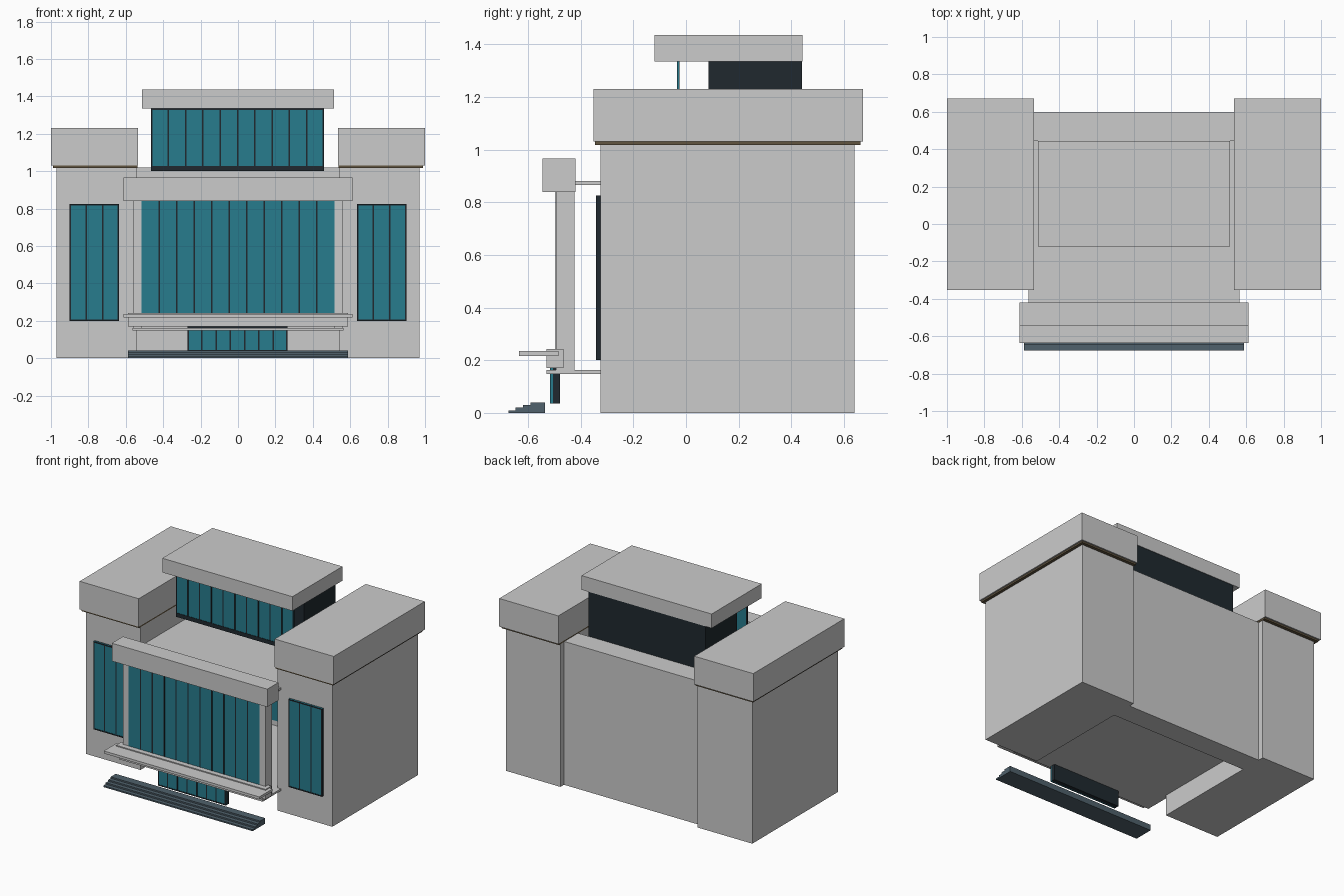
import bpy

if "Cube" in bpy.data.objects:
    bpy.data.objects.remove(bpy.data.objects["Cube"])


def material(name, rgb):
    m = bpy.data.materials.new(name)
    m.diffuse_color = (*rgb, 1)
    m.use_nodes = True
    m.node_tree.nodes["Principled BSDF"].inputs["Base Color"].default_value = m.diffuse_color
    return m


GLASS = material("teal_glass", (0.02, 0.20, 0.27))
DARK = material("dark_metal", (0.014, 0.022, 0.028))
SLATE = material("slate", (0.08, 0.12, 0.15))
BRONZE = material("bronze_trim", (0.12, 0.09, 0.05))


def box(name, x, y, z, mat=None):
    bpy.ops.mesh.primitive_cube_add(size=1, location=[sum(r) / 2 for r in (x, y, z)])
    o = bpy.context.object
    o.name = name
    o.scale = [r[1] - r[0] for r in (x, y, z)]
    bpy.ops.object.transform_apply(location=False, rotation=False, scale=True)
    if mat:
        o.data.materials.append(mat)
    return o


def glazing(name, x, y, z, panes, w=0.008, edge=True):
    """Glass sheet with dark mullions and an optional dark perimeter frame."""
    e = 0.002
    box(name + "_glass", x, (y[0] + e, y[1] - e), z, GLASS)
    step = (x[1] - x[0]) / panes
    for i in range(panes + 1):
        if 0 < i < panes or edge:
            c = min(max(x[0] + i * step, x[0] + w / 2), x[1] - w / 2)
            box(name + "_mullion", (c - w / 2, c + w / 2), y, z, DARK)
    if edge:
        for zz in ((z[0], z[0] + w), (z[1] - w, z[1])):
            box(name + "_rail", x, y, zz, DARK)


# Side towers with trim, overhanging cap and window
for side, s in (("left", -1), ("right", 1)):
    def mx(a, b):
        return (a, b) if s > 0 else (-b, -a)
    box(side + "_tower", mx(0.54, 0.97), (-0.325, 0.64), (0, 1.02))
    box(side + "_tower_trim", mx(0.538, 0.99), (-0.345, 0.662), (1.018, 1.03), BRONZE)
    box(side + "_tower_cap", mx(0.535, 1.0), (-0.352, 0.672), (1.03, 1.23))
    glazing(side + "_window", mx(0.635, 0.9), (-0.341, -0.325), (0.2, 0.825), 3)
    # Front facade posts
    box(side + "_post", mx(0.512, 0.562), (-0.493, -0.423), (0.16, 0.845))

# Centre shell: back wall, floor and roof slabs
box("back_wall", (-0.545, 0.545), (0.445, 0.6), (0, 1.02))
box("floor_slab", (-0.565, 0.565), (-0.53, -0.32), (0.148, 0.162))
box("floor_slab_inner", (-0.541, 0.541), (-0.325, 0.447), (0.148, 0.162))
box("roof_slab", (-0.565, 0.565), (-0.43, -0.324), (0.866, 0.881))
box("roof_slab_inner", (-0.541, 0.541), (-0.325, 0.447), (0.866, 0.881))
box("inner_glass", (-0.51, 0.51), (0.438, 0.446), (0.2, 0.825), GLASS)

# Front facade: curtain wall, lintel, sill and canopy
glazing("curtain_wall", (-0.515, 0.515), (-0.496, -0.484), (0.2, 0.845), 11, edge=False)
box("facade_lintel", (-0.612, 0.612), (-0.545, -0.42), (0.84, 0.967))
box("facade_sill", (-0.588, 0.588), (-0.53, -0.465), (0.17, 0.242))
box("entrance_canopy", (-0.612, 0.612), (-0.635, -0.485), (0.217, 0.235))

# Entrance doors
box("door_backing", (-0.27, 0.265), (-0.505, -0.478), (0.035, 0.17), DARK)
glazing("door", (-0.27, 0.265), (-0.516, -0.503), (0.035, 0.17), 7)

# Entrance steps
for i in range(4):
    box("step", (-0.588, 0.588), (-0.675 + i * 0.028, -0.535),
        (i * 0.01, (i + 1) * 0.01), SLATE)

# Penthouse: glazed screen, dark core and roof
glazing("penthouse", (-0.465, 0.46), (-0.034, -0.024), (1.0, 1.335), 10)
box("penthouse_bottom_rail", (-0.465, 0.46), (-0.035, -0.023), (1.0, 1.028), DARK)
box("penthouse_core", (-0.46, 0.46), (0.085, 0.44), (1.0, 1.335), DARK)
box("penthouse_roof", (-0.512, 0.512), (-0.12, 0.443), (1.335, 1.436))
